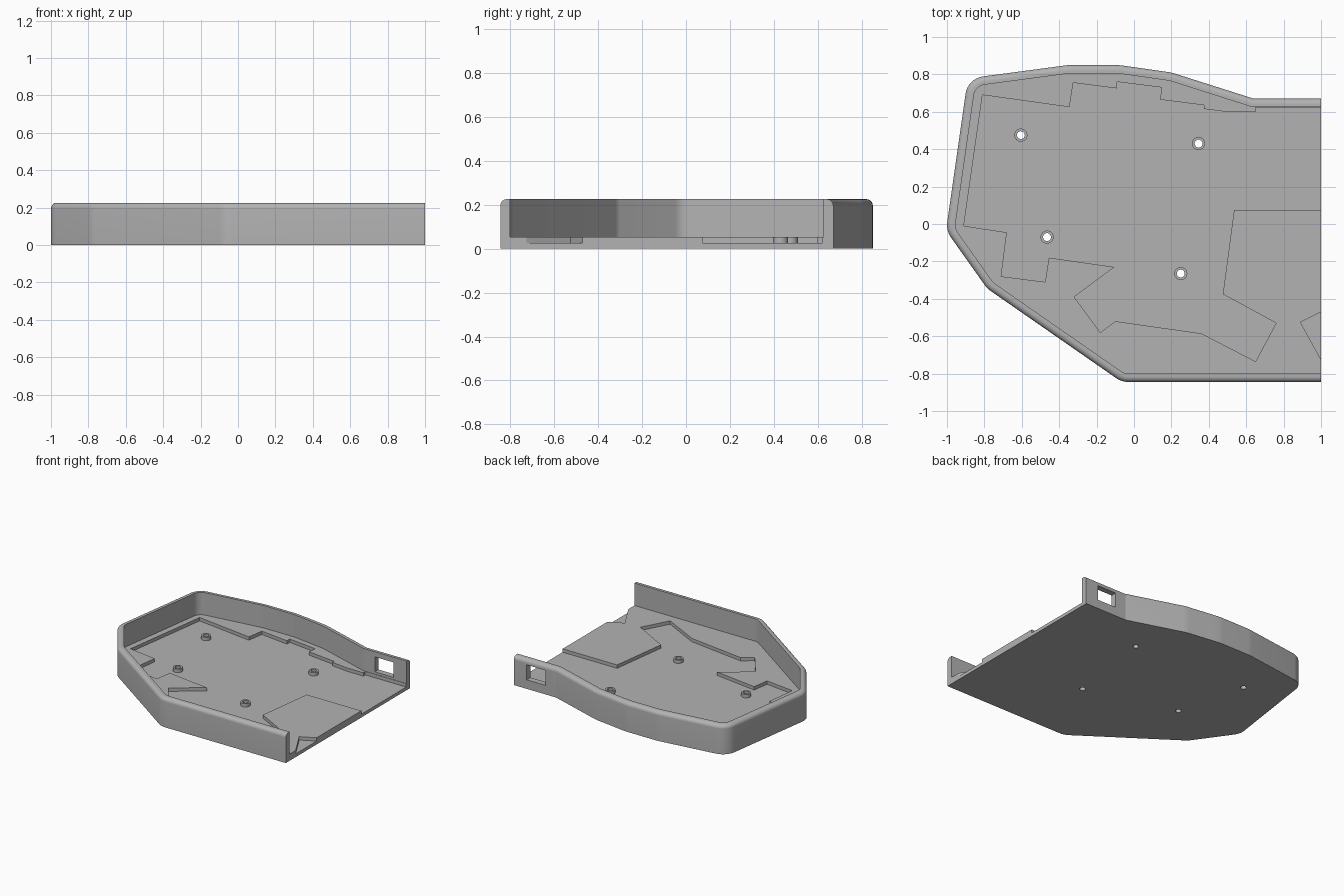
import bpy, bmesh, math
from mathutils import Vector

if "Cube" in bpy.data.objects:
    bpy.data.objects.remove(bpy.data.objects["Cube"])

WALL, HEIGHT, ROUND = 0.045, 0.225, 0.03
PLATE_TOP, POCKET_FLOOR = 0.052, 0.026

grey = bpy.data.materials.new("case grey")
grey.diffuse_color = (0.45, 0.45, 0.45, 1)
grey.use_nodes = True
grey.node_tree.nodes["Principled BSDF"].inputs["Base Color"].default_value = grey.diffuse_color

# Wall path, from the open front end round to the open back end: x, y, corner radius
PATH = [(1, -0.845, 0), (-0.065, -0.845, 0.12), (-0.785, -0.345, 0.12),
        (-1.005, -0.035, 0.12), (-0.889, 0.778, 0.11), (-0.35, 0.85, 0.3),
        (-0.08, 0.85, 0.4), (0.2, 0.81, 0.3), (0.64, 0.67, 0), (1, 0.67, 0)]


def make_object(name, bm):
    bmesh.ops.recalc_face_normals(bm, faces=bm.faces)
    mesh = bpy.data.meshes.new(name)
    bm.to_mesh(mesh)
    bm.free()
    mesh.materials.append(grey)
    obj = bpy.data.objects.new(name, mesh)
    bpy.context.collection.objects.link(obj)
    return obj


def ring(offset, steps=8):
    """Wall path moved inward by offset, with rounded corners."""
    p = [Vector(c[:2]) for c in PATH]
    d = [(b - a).normalized() for a, b in zip(p, p[1:])]
    inward = [Vector((v.y, -v.x)) for v in d]
    out = [p[0] + inward[0] * offset]
    for i in range(1, len(p) - 1):
        d0, d1, n0, n1 = d[i - 1], d[i], inward[i - 1], inward[i]
        mitre = (n0 + n1) / (1 + n0.dot(n1))
        r = PATH[i][2]
        if r == 0:
            out.append(p[i] + mitre * offset)
            continue
        centre = p[i] + mitre * r
        a0 = math.atan2(-n0.y, -n0.x)
        turn = d0.angle_signed(d1)      # positive is clockwise
        for k in range(steps + 1):
            a = a0 - turn * k / steps
            out.append(centre + Vector((math.cos(a), math.sin(a))) * (r - offset))
    out.append(p[-1] + inward[-1] * offset)
    return out


def prism(name, points, z0, z1):
    bm = bmesh.new()
    low = [bm.verts.new((x, y, z0)) for x, y in points]
    high = [bm.verts.new((x, y, z1)) for x, y in points]
    bm.faces.new(low)
    bm.faces.new(high)
    n = len(points)
    for i in range(n):
        j = (i + 1) % n
        bm.faces.new((low[i], low[j], high[j], high[i]))
    return make_object(name, bm)


def circle(x, y, r, n=32):
    return [(x + r * math.cos(2 * math.pi * i / n), y + r * math.sin(2 * math.pi * i / n))
            for i in range(n)]


def cut(target, cutter):
    cutter.hide_render = True
    mod = target.modifiers.new("cut", 'BOOLEAN')
    mod.operation, mod.solver, mod.object = 'DIFFERENCE', 'EXACT', cutter
    bpy.context.view_layer.objects.active = target
    bpy.ops.object.modifier_apply(modifier=mod.name)
    bpy.data.objects.remove(cutter)


# Tray: wall section swept along the path, with a rounded outer top edge
section = [(0, 0)]
for k in range(9):
    a = math.pi / 2 * k / 8
    section.append((ROUND * (1 - math.cos(a)), HEIGHT - ROUND + ROUND * math.sin(a)))
section += [(WALL, HEIGHT), (WALL, PLATE_TOP)]
bm = bmesh.new()
rings = [[bm.verts.new((q.x, q.y, z)) for q in ring(o)] for o, z in section]
for r0, r1 in zip(rings, rings[1:]):
    for i in range(len(r0) - 1):
        bm.faces.new((r0[i], r0[i + 1], r1[i + 1], r1[i]))
bm.faces.new(rings[0])                                             # underside
bm.faces.new(rings[-1])                                            # inner plate
bm.faces.new([r[0] for r in rings] + [r[-1] for r in rings][::-1])  # open end
tray = make_object("case_tray", bm)

# Stepped pocket sunk in the inner plate
pocket = [(1.1, 0.075), (0.535, 0.075), (0.475, -0.375), (0.76, -0.53), (0.65, -0.735),
          (0.36, -0.585), (-0.1, -0.52), (-0.18, -0.58), (-0.32, -0.39), (-0.105, -0.23),
          (-0.455, -0.18), (-0.475, -0.31), (-0.71, -0.28), (-0.68, -0.045),
          (-0.91, -0.01), (-0.81, 0.69), (-0.345, 0.625), (-0.325, 0.755),
          (-0.09, 0.725), (-0.09, 0.76), (0.147, 0.73), (0.14, 0.665), (0.375, 0.635),
          (0.375, 0.615), (0.51, 0.598), (0.65, 0.598), (0.65, 0.622), (1.1, 0.622)]
cut(tray, prism("pocket_cutter", pocket, POCKET_FLOOR, 0.12))

# Small notch at the open end
notch = [(0.89, -0.525), (1, -0.47), (1.1, -0.47), (1.1, -0.725), (1, -0.725)]
cut(tray, prism("notch_cutter", notch, POCKET_FLOOR, 0.12))

# Cable port through the back wall
port = [(0.73, 0.55), (0.89, 0.55), (0.89, 0.75), (0.73, 0.75)]
cut(tray, prism("port_cutter", port, 0.07, 0.185))

# Screw holes through the floor, each with a raised ring
for n, (x, y) in enumerate([(-0.605, 0.475), (0.345, 0.43), (-0.465, -0.07), (0.25, -0.265)]):
    cut(tray, prism("hole_cutter", circle(x, y, 0.021), -0.1, 0.1))
    boss = prism(f"screw_boss_{n + 1}", circle(x, y, 0.035), POCKET_FLOOR, PLATE_TOP)
    cut(boss, prism("hole_cutter", circle(x, y, 0.021), -0.1, 0.1))

# Smooth curves, crisp edges
bpy.ops.object.select_all(action='DESELECT')
for obj in bpy.context.scene.objects:
    obj.select_set(True)
bpy.context.view_layer.objects.active = tray
bpy.ops.object.shade_smooth_by_angle(angle=math.radians(16))
